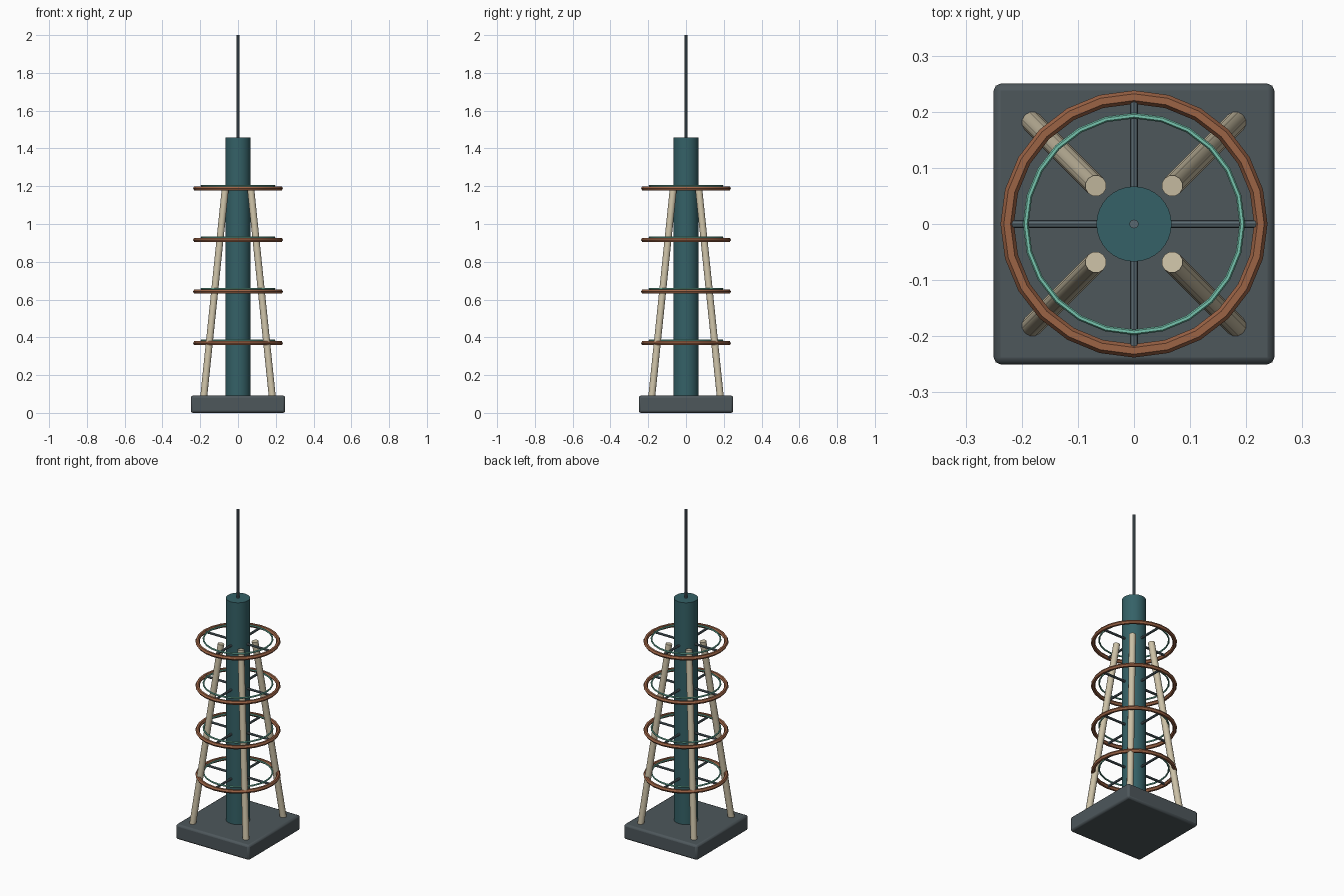
import bpy, math
from mathutils import Vector

if "Cube" in bpy.data.objects:
    bpy.data.objects.remove(bpy.data.objects["Cube"])


def material(name, rgb):
    m = bpy.data.materials.new(name)
    m.diffuse_color = (*rgb, 1)
    m.use_nodes = True
    m.node_tree.nodes["Principled BSDF"].inputs["Base Color"].default_value = m.diffuse_color
    return m


SLATE = material("slate", (0.075, 0.095, 0.105))
TEAL = material("dark_teal", (0.035, 0.12, 0.135))
CREAM = material("cream", (0.6, 0.53, 0.38))
COPPER = material("copper", (0.33, 0.125, 0.06))
MINT = material("mint", (0.18, 0.55, 0.42))
STEEL = material("steel", (0.1, 0.14, 0.16))


def finish(name, mat, smooth=True):
    ob = bpy.context.object
    ob.name = name
    ob.data.materials.append(mat)
    if smooth:
        bpy.ops.object.shade_smooth_by_angle(angle=math.radians(35))
    return ob


def rod(name, a, b, radius, sides, mat):
    a, b = Vector(a), Vector(b)
    d = b - a
    bpy.ops.mesh.primitive_cylinder_add(
        vertices=sides, radius=radius, depth=d.length, location=(a + b) / 2,
        rotation=d.to_track_quat('Z', 'Y').to_euler())
    return finish(name, mat)


def ring(name, z, major, minor, mat):
    bpy.ops.mesh.primitive_torus_add(
        major_radius=major, minor_radius=minor, major_segments=24,
        minor_segments=6, location=(0, 0, z))
    return finish(name, mat)


# Base slab with rounded edges
bpy.ops.mesh.primitive_cube_add(size=1, location=(0, 0, 0.046))
base = bpy.context.object
base.scale = (0.5, 0.5, 0.092)
bpy.ops.object.transform_apply(location=False, rotation=False, scale=True)
bevel = base.modifiers.new("edge", 'BEVEL')
bevel.width, bevel.segments = 0.012, 2
finish("base", SLATE)

# Central column and mast
rod("column", (0, 0, 0.085), (0, 0, 1.457), 0.067, 32, TEAL)
rod("mast", (0, 0, 1.45), (0, 0, 2.0), 0.008, 10, STEEL)

# Four leaning legs
for i, (sx, sy) in enumerate([(1, 1), (-1, 1), (-1, -1), (1, -1)]):
    rod(f"leg_{i + 1}", (sx * 0.182, sy * 0.182, 0.08),
        (sx * 0.068, sy * 0.068, 1.182), 0.019, 12, CREAM)

# Four tiers: outer ring, raised inner ring, four spokes
for t in range(4):
    z = 0.369 + t * 0.2733
    ring(f"outer_ring_{t + 1}", z, 0.226, 0.012, COPPER)
    ring(f"inner_ring_{t + 1}", z + 0.014, 0.193, 0.005, MINT)
    for s in range(4):
        a = s * math.pi / 2
        c, n = math.cos(a), math.sin(a)
        rod(f"spoke_{t + 1}_{s + 1}", (0.06 * c, 0.06 * n, z),
            (0.22 * c, 0.22 * n, z), 0.007, 8, STEEL)
